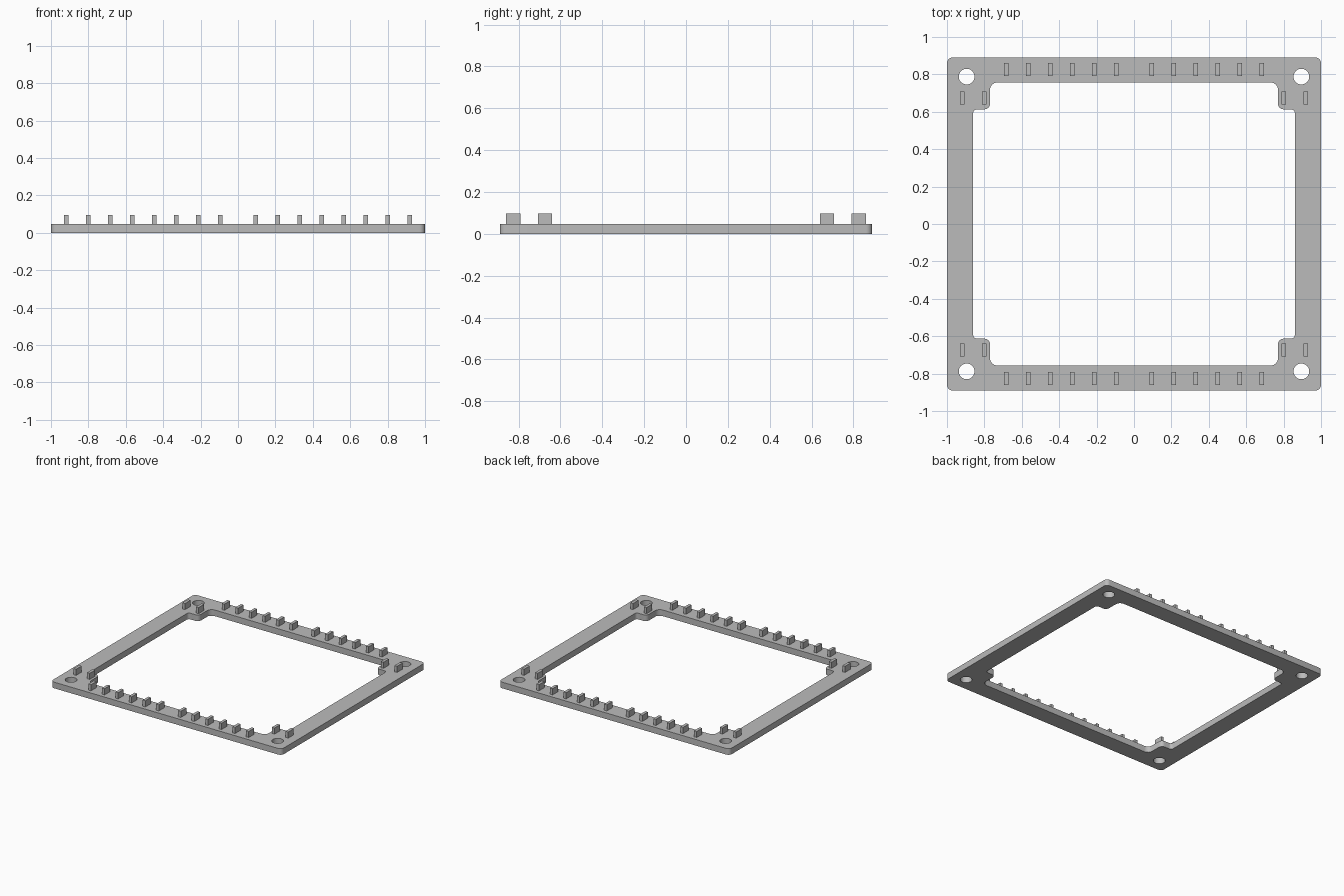
import bpy, bmesh
from math import sin, cos, pi
from mathutils import Vector

cube = bpy.data.objects.get("Cube")
if cube:
    bpy.data.objects.remove(cube, do_unlink=True)

THICK = 0.048       # frame thickness
PEG_TOP = 0.096     # height of the pegs above the ground
PITCH = 0.1177      # spacing between pegs

grey = bpy.data.materials.new("light grey")
grey.use_nodes = True
colour = (0.5, 0.5, 0.5, 1)
grey.diffuse_color = colour
grey.node_tree.nodes["Principled BSDF"].inputs["Base Color"].default_value = colour


def mirrored(quarter):
    """Mirror a first-quadrant path into a closed four-way symmetric loop."""
    flip = quarter[::-1]
    return (quarter + [(-x, y, r) for x, y, r in flip]
            + [(-x, -y, r) for x, y, r in quarter]
            + [(x, -y, r) for x, y, r in flip])


def rounded(corners, steps=6):
    """Replace each right-angled corner (x, y, radius) by an arc."""
    points = []
    for i, (x, y, r) in enumerate(corners):
        p = Vector((x, y))
        a = (Vector(corners[i - 1][:2]) - p).normalized()
        b = (Vector(corners[(i + 1) % len(corners)][:2]) - p).normalized()
        for s in range(steps + 1):
            t = s / steps * pi / 2
            points.append(p + a * r * (1 - sin(t)) + b * r * (1 - cos(t)))
    return points


def circle(cx, cy, radius, sides=32):
    return [Vector((cx + radius * cos(2 * pi * i / sides),
                    cy + radius * sin(2 * pi * i / sides))) for i in range(sides)]


# Flat frame: outer outline, stepped opening and four screw holes
outlines = [
    rounded(mirrored([(1, 0.89, 0.03)])),
    rounded(mirrored([(0.86, 0.613, 0.02), (0.77, 0.613, 0.03), (0.77, 0.757, 0.04)])),
]
outlines += [circle(sx * 0.895, sy * 0.788, 0.042) for sx in (-1, 1) for sy in (-1, 1)]

curve = bpy.data.curves.new("frame_outline", "CURVE")
curve.dimensions = "2D"
curve.fill_mode = "BOTH"
curve.extrude = THICK / 2
for outline in outlines:
    spline = curve.splines.new("POLY")
    spline.points.add(len(outline) - 1)
    for point, co in zip(spline.points, outline):
        point.co = (co.x, co.y, 0, 1)
    spline.use_cyclic_u = True
frame = bpy.data.objects.new("frame", curve)
bpy.context.collection.objects.link(frame)
bpy.ops.object.select_all(action="DESELECT")
frame.select_set(True)
bpy.context.view_layer.objects.active = frame
bpy.ops.object.convert(target="MESH")
frame = bpy.context.view_layer.objects.active
frame.name = "frame"

# Weld the converted frame and stand it on the ground
bm = bmesh.new()
bm.from_mesh(frame.data)
bmesh.ops.remove_doubles(bm, verts=bm.verts, dist=0.0001)
bmesh.ops.translate(bm, verts=bm.verts, vec=(0, 0, THICK / 2))
bmesh.ops.recalc_face_normals(bm, faces=bm.faces)
bm.to_mesh(frame.data)
bm.free()
frame.data.materials.clear()
frame.data.materials.append(grey)
bpy.ops.object.shade_smooth_by_angle(angle=pi / 6)

# Pegs: six along each half of the long rails, two set inward at each corner
peg_mesh = bpy.data.meshes.new("peg")
bm = bmesh.new()
bmesh.ops.create_cube(bm, size=1)
bmesh.ops.scale(bm, verts=bm.verts, vec=(0.023, 0.068, PEG_TOP - THICK))
bm.to_mesh(peg_mesh)
bm.free()
peg_mesh.materials.append(grey)

for sy, end in ((-1, "front"), (1, "back")):
    for sx, side in ((-1, "right"), (1, "left")):
        for k in range(8):
            y = 0.826 if k < 6 else 0.674
            peg = bpy.data.objects.new(f"{end}_{side}_peg_{k + 1}", peg_mesh)
            peg.location = (sx * (0.095 + PITCH * k), sy * y, (THICK + PEG_TOP) / 2)
            bpy.context.collection.objects.link(peg)
